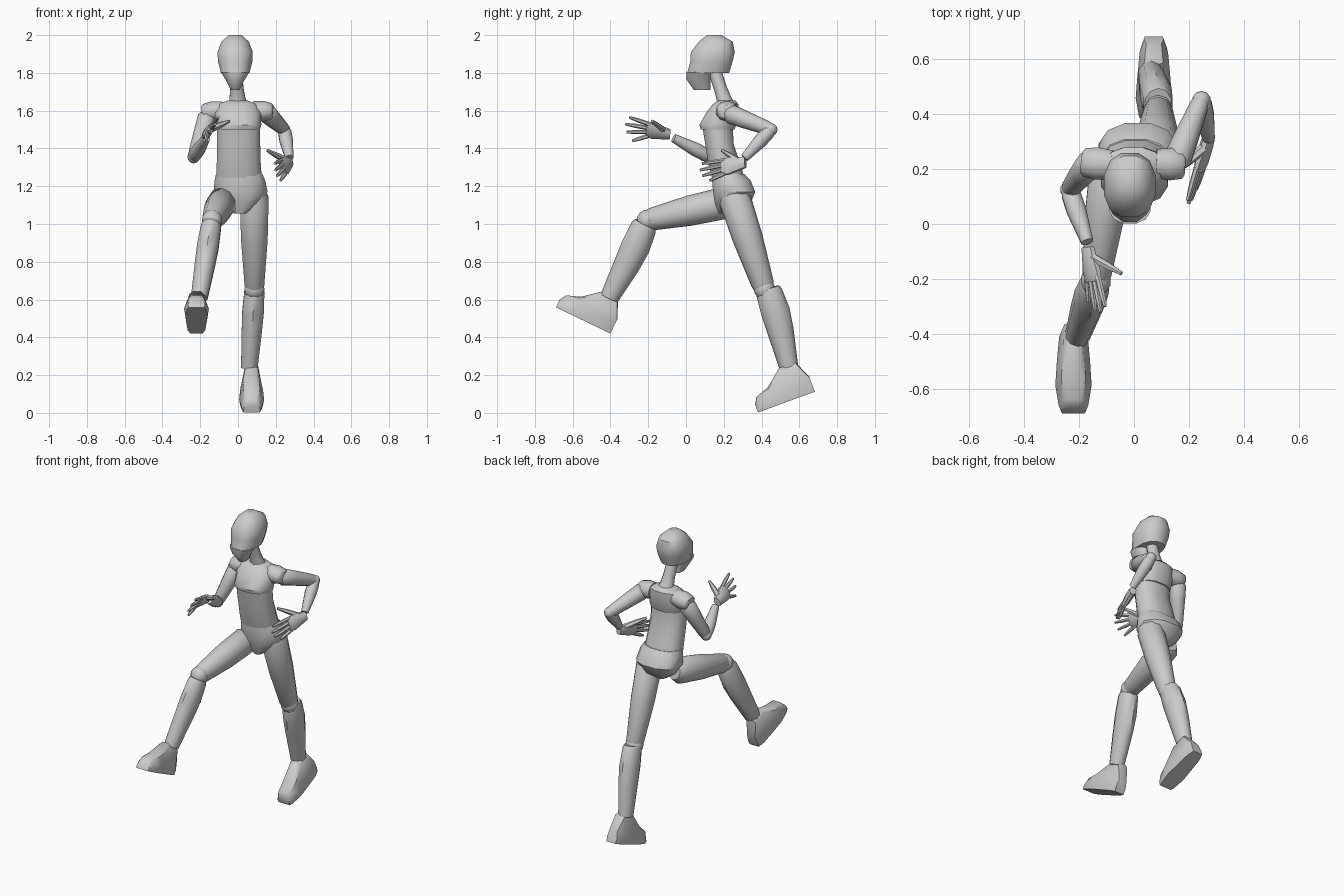
import bpy, bmesh
from math import cos, sin, pi, radians
from mathutils import Vector as V

if "Cube" in bpy.data.objects:
    bpy.data.objects.remove(bpy.data.objects["Cube"])


def loft(name, rings):
    """Skin a list of equal-length point rings and cap both ends."""
    bm = bmesh.new()
    rows = [[bm.verts.new(p) for p in r] for r in rings]
    n = len(rows[0])
    for a, b in zip(rows, rows[1:]):
        for i in range(n):
            j = (i + 1) % n
            bm.faces.new((a[i], a[j], b[j], b[i]))
    bm.faces.new(rows[0][::-1])
    bm.faces.new(rows[-1])
    bmesh.ops.recalc_face_normals(bm, faces=bm.faces)
    me = bpy.data.meshes.new(name)
    bm.to_mesh(me)
    bm.free()
    ob = bpy.data.objects.new(name, me)
    bpy.context.collection.objects.link(ob)
    return ob


def oval(c, u, v, n=10, power=1.0):
    """Ring around c; power below 1 squares it off."""
    pts = []
    for i in range(n):
        a = 2 * pi * (i + 0.5) / n
        s = lambda t: (1 if t >= 0 else -1) * abs(t) ** power
        pts.append(V(c) + V(u) * s(cos(a)) + V(v) * s(sin(a)))
    return pts


def limb(name, a, b, stations, n=10, side=(1, 0, 0)):
    """Tube from a to b; stations are (t, side radius, depth radius, depth offset)."""
    a, b = V(a), V(b)
    d = (b - a).normalized()
    v = d.cross(V(side)).normalized()
    u = v.cross(d)
    return loft(name, [oval(a.lerp(b, t) + v * o, u * r, v * q, n) for t, r, q, o in stations])


def stack(name, rows, n=12, power=0.85):
    """Horizontal slices: (x, front y, back y, z, half width)."""
    return loft(name, [oval((x, (f + k) / 2, z), (w, 0, 0), (0, (k - f) / 2, 0), n, power)
                       for x, f, k, z, w in rows])


def ball(name, c, r):
    bm = bmesh.new()
    bmesh.ops.create_uvsphere(bm, u_segments=10, v_segments=8, radius=r)
    bmesh.ops.translate(bm, verts=bm.verts, vec=c)
    me = bpy.data.meshes.new(name)
    bm.to_mesh(me)
    bm.free()
    bpy.context.collection.objects.link(bpy.data.objects.new(name, me))


# Head: skull above, jaw below the front half
stack("skull", [(-.015, .003, .232, 1.80, .078), (-.015, .02, .25, 1.86, .094),
                (-.015, .022, .262, 1.91, .096), (-.015, .065, .25, 1.965, .075),
                (-.015, .11, .19, 2.0, .035)])
stack("jaw", [(-.015, .04, .13, 1.71, .024), (-.015, .0, .132, 1.765, .053),
              (-.015, .0, .135, 1.805, .078)])

# Neck in tilted slices
limb("neck", (-.012, .155, 1.80), (0, .215, 1.62),
     [(0, .035, .035, 0), (.5, .038, .035, 0), (.8, .045, .04, 0), (1, .06, .05, 0)])

# Torso
stack("chest", [(.002, .075, .26, 1.50, .118), (.002, .068, .268, 1.525, .125),
                (0, .105, .28, 1.59, .125), (-.002, .14, .28, 1.635, .105),
                (-.002, .17, .26, 1.655, .05)])
stack("abdomen", [(.005, .14, .315, 1.23, .125), (.004, .115, .29, 1.32, .12),
                  (.003, .10, .255, 1.42, .118), (.002, .085, .25, 1.51, .118)])
stack("pelvis", [(.01, .17, .27, 1.055, .03), (.012, .15, .345, 1.11, .11),
                 (.014, .14, .37, 1.17, .147), (.01, .135, .345, 1.23, .138),
                 (.006, .135, .31, 1.265, .126)])


def foot(name, heel, toe, x):
    """Shoe along the heel-to-toe sole line."""
    h, t = V((x, *heel)), V((x, *toe))
    f = (t - h).normalized()
    s = V((1, 0, 0))
    up = s.cross(f)
    if up.z < 0:
        up = -up
    rings = []
    for d, top, wb, wt in [(0, .085, .036, .028), (.042, .18, .052, .034),
                           (.135, .183, .06, .036), (.225, .108, .066, .044),
                           (.30, .08, .054, .036), (.32, .045, .045, .034)]:
        prof = [(-wb * .9, 0), (wb * .9, 0), (wb, top * .35), (wt, top * .92),
                (wt * .6, top), (-wt * .6, top), (-wt, top * .92), (-wb, top * .35)]
        rings.append([h + f * d + s * p + up * q for p, q in prof])
    loft(name, rings)


# Legs: one raised to the front, one pushing off behind
THIGH = [(0, .05, .055, 0), (.1, .08, .085, 0), (.5, .074, .08, 0), (.95, .055, .06, 0), (1, .045, .05, 0)]
SHIN = [(0, .05, .06, 0), (.05, .056, .07, 0), (.3, .06, .077, .006), (.55, .056, .07, .006), (1, .046, .05, 0)]
for tag, hip, knee, top, ankle, heel, toe, fx in [
        ("front", (-.08, .24, 1.12), (-.138, -.205, 1.02), (-.14, -.215, 1.0),
         (-.205, -.405, .61), (-.40, .42), (-.685, .557), -.22),
        ("rear", (.086, .24, 1.19), (.087, .415, .655), (.088, .435, .66),
         (.06, .545, .24), (.682, .112), (.375, 0), .072)]:
    limb(tag + "_thigh", hip, knee, THIGH)
    ball(tag + "_knee", knee, .056)
    shin = [(t, r, q, -o) for t, r, q, o in SHIN]
    limb(tag + "_shin", top, ankle, shin)
    foot(tag + "_foot", heel, toe, fx)


def hand(tag, wrist, palm_end, wide, tips, thumb):
    """Tapered palm, four fingers and a thumb; wide points to the index side."""
    w, p, wide = V(wrist), V(palm_end), V(wide).normalized()
    d = (p - w).normalized()
    thick = d.cross(wide).normalized()
    loft(tag + "_palm", [oval(w.lerp(p, t), wide * r, thick * q, 8)
                         for t, r, q in [(0, .03, .022), (.25, .036, .024), (.7, .05, .022), (1, .045, .015)]])
    index, pinky = V(tips[0]), V(tips[1])
    for i in range(4):
        k = i / 3
        base = p + wide * (.036 - .072 * k) - d * .015
        tip = index.lerp(pinky, k) + d * (.03 * sin(pi * k))
        limb(f"{tag}_finger_{i + 1}", base, tip,
             [(0, .012, .012, 0), (.6, .011, .011, 0), (1, .007, .007, 0)], 6, wide)
    limb(tag + "_thumb", w.lerp(p, .3) + wide * .02, thumb,
         [(0, .02, .016, 0), (.55, .016, .014, 0), (1, .008, .008, 0)], 6, thick)


# Arms: one reaching forward, one drawn back
UPPER = [(0, .035, .035, 0), (.1, .052, .052, 0), (.4, .047, .047, 0), (.92, .035, .037, 0), (1, .028, .03, 0)]
FORE = [(0, .028, .028, 0), (.1, .036, .036, 0), (.4, .037, .037, 0), (1, .023, .023, 0)]
for tag, inner, shoulder, elbow, wrist in [
        ("forward_arm", (-.08, .215, 1.60), (-.155, .225, 1.585), (-.235, .125, 1.355), (-.17, -.065, 1.455)),
        ("back_arm", (.08, .22, 1.60), (.15, .215, 1.59), (.245, .45, 1.50), (.272, .31, 1.35))]:
    outer = V(shoulder) + V((.035 if elbow[0] > 0 else -.035, 0, .005))
    limb(tag + "_shoulder", inner, outer,
         [(0, .055, .05, 0), (.5, .062, .055, 0), (.9, .054, .045, 0), (1, .04, .035, 0)], 10, (0, 1, 0))
    limb(tag + "_upper", shoulder, elbow, UPPER)
    ball(tag + "_elbow", elbow, .034)
    limb(tag + "_forearm", elbow, wrist, FORE)

hand("forward_hand", (-.168, -.085, 1.475), (-.148, -.21, 1.50), (.55, .1, .85),
     [(-.105, -.30, 1.565), (-.165, -.285, 1.44)], (-.045, -.18, 1.545))
hand("back_hand", (.272, .315, 1.325), (.235, .19, 1.30), (-.3, 0, .95),
     [(.195, .085, 1.32), (.225, .125, 1.23)], (.155, .19, 1.39))

# Soft shading that keeps part edges crisp
bpy.ops.object.select_all(action='SELECT')
bpy.context.view_layer.objects.active = bpy.data.objects["skull"]
bpy.ops.object.shade_smooth_by_angle(angle=radians(42))
